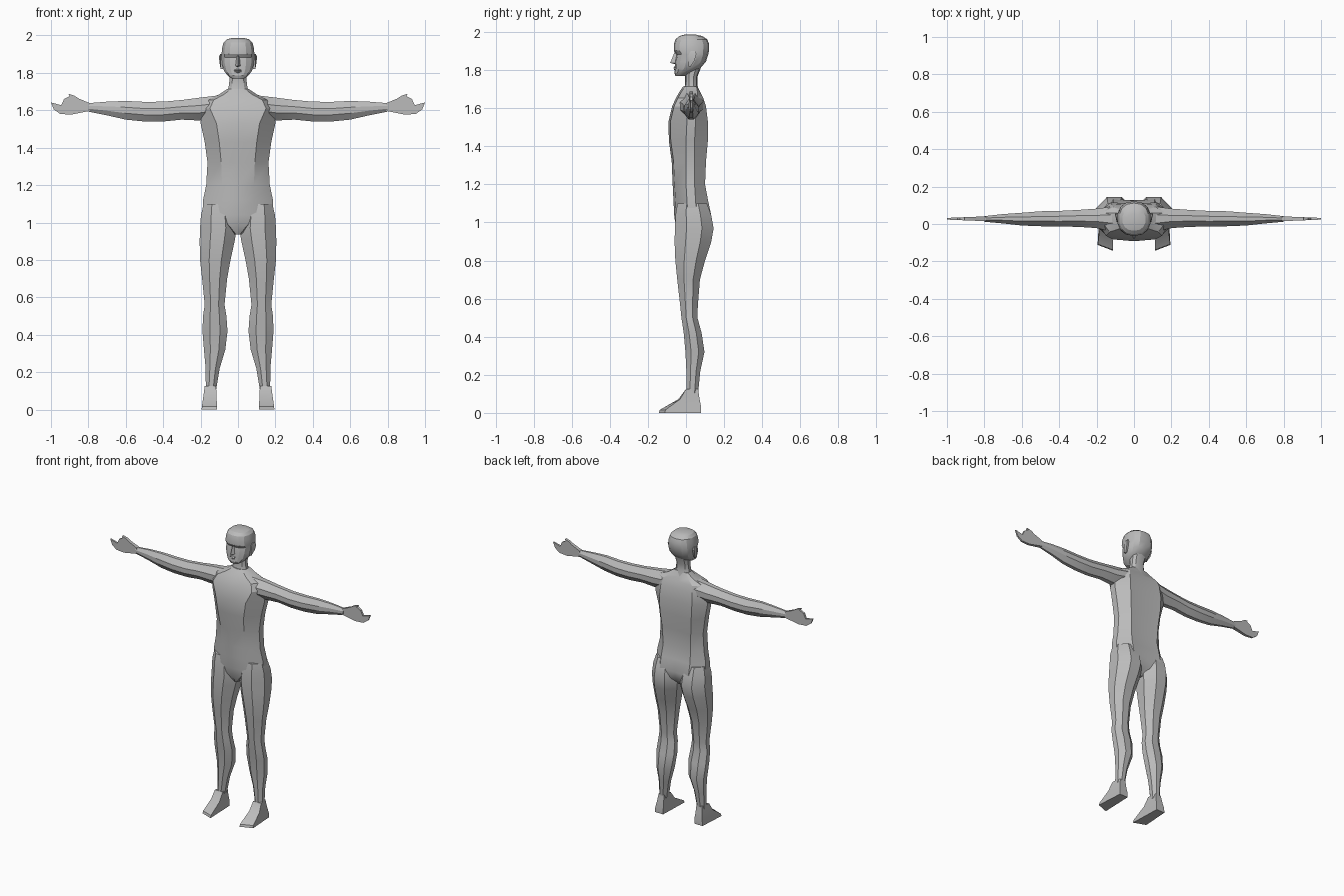
import bpy, bmesh, math
from mathutils import Vector

grey = bpy.data.materials.new("plain grey")
grey.diffuse_color = (0.5, 0.5, 0.5, 1)


def finish(name, bm, mirror=False, smooth=30):
    bmesh.ops.recalc_face_normals(bm, faces=bm.faces)
    me = bpy.data.meshes.new(name)
    bm.to_mesh(me)
    bm.free()
    ob = bpy.data.objects.new(name, me)
    bpy.context.collection.objects.link(ob)
    me.materials.append(grey)
    bpy.ops.object.select_all(action='DESELECT')
    bpy.context.view_layer.objects.active = ob
    ob.select_set(True)
    bpy.ops.object.shade_smooth_by_angle(angle=math.radians(smooth))
    if mirror:
        mod = ob.modifiers.new("mirror", 'MIRROR')
        mod.use_bisect_axis[0] = False
        mod.use_mirror_merge = False
    return ob


def loft(name, rings, mirror=False, smooth=30):
    """Skin a list of equal-length point rings and close both ends."""
    bm = bmesh.new()
    vs = [[bm.verts.new(p) for p in r] for r in rings]
    n = len(vs[0])
    for a, b in zip(vs, vs[1:]):
        for i in range(n):
            j = (i + 1) % n
            bm.faces.new((a[i], a[j], b[j], b[i]))
    bm.faces.new(vs[0])
    bm.faces.new(vs[-1])
    return finish(name, bm, mirror, smooth)


def chamfered(a0, a1, b0, b1, c=0.3):
    """Eight-sided box section."""
    da, db = (a1 - a0) * c, (b1 - b0) * c
    return [(a0 + da, b0), (a1 - da, b0), (a1, b0 + db), (a1, b1 - db),
            (a1 - da, b1), (a0 + da, b1), (a0, b1 - db), (a0, b0 + db)]


def oval(z, w, y0, y1, n=14, p=0.85):
    cy, ry = (y0 + y1) / 2, (y1 - y0) / 2
    f = lambda v: math.copysign(abs(v) ** p, v)
    return [(w * f(math.sin(t)), cy - ry * f(math.cos(t)), z)
            for t in (2 * math.pi * i / n for i in range(n))]


# torso: z, front panel half width, half width, front y, side y, back half width, back y
def torso_ring(z, fx, w, yf, ym, bx, yb):
    half = [(fx, yf + .01), (w, ym - .02), (w, ym + .025), (bx, yb)]
    pts = [(0, yf)] + half + [(0, yb - .005)] + [(-x, y) for x, y in reversed(half)]
    return [(x, y, z) for x, y in pts]


loft("torso", [torso_ring(*r) for r in (
    (0.935, .01, .02, -.035, .03, .015, .07),
    (0.98, .045, .08, -.055, .03, .06, .115),
    (1.04, .10, .19, -.062, .03, .11, .132),
    (1.12, .09, .187, -.066, .025, .11, .115),
    (1.20, .085, .17, -.07, .02, .105, .10),
    (1.32, .09, .163, -.075, .02, .11, .105),
    (1.43, .10, .178, -.09, .02, .12, .115),
    (1.53, .115, .20, -.092, .025, .125, .115),
    (1.61, .15, .195, -.073, .03, .12, .105),
    (1.655, .13, .175, -.052, .035, .11, .09),
    (1.685, .075, .10, -.035, .035, .07, .075),
    (1.715, .035, .055, -.015, .03, .035, .06))])

# neck
loft("neck", [oval(*r, n=10) for r in (
    (1.67, .07, -.02, .075), (1.72, .053, -.006, .06),
    (1.765, .047, -.004, .06), (1.83, .055, -.01, .085))])

# head with brow and eye hollow
loft("head", [oval(*r) for r in (
    (1.768, .032, -.055, -.005), (1.785, .056, -.061, .03),
    (1.81, .076, -.057, .075), (1.845, .087, -.058, .105),
    (1.882, .09, -.05, .117), (1.902, .09, -.064, .121),
    (1.935, .086, -.064, .122), (1.962, .079, -.055, .112),
    (1.979, .062, -.036, .085), (1.986, .035, -.01, .055))], smooth=25)

# nose and lips
loft("nose", [[(-w, -.045, z), (0, y, z), (w, -.045, z)] for z, w, y in (
    (1.832, .014, -.058), (1.838, .02, -.084), (1.85, .016, -.078), (1.895, .008, -.06))], smooth=20)
loft("lips", [[(-w, -.05, z), (0, y, z), (w, -.05, z)] for z, w, y in (
    (1.800, .016, -.060), (1.807, .028, -.066), (1.811, .03, -.060),
    (1.815, .028, -.066), (1.822, .012, -.060))], smooth=20)

# ears
loft("ear", [[(.08, y0, z), (.093, y0, z), (x, y1, z), (.08, y1, z)] for z, y0, y1, x in (
    (1.82, .012, .025, .088), (1.85, .012, .045, .098),
    (1.885, .015, .055, .102), (1.9, .025, .05, .096))], mirror=True)

# arms: x, y range, z range
loft("arm", [[(x, a, b) for a, b in chamfered(y0, y1, z0, z1, .34)] for x, y0, y1, z0, z1 in (
    (.10, -.045, .095, 1.56, 1.68), (.20, -.022, .082, 1.545, 1.668),
    (.30, -.015, .075, 1.55, 1.655), (.40, -.014, .07, 1.54, 1.646),
    (.50, -.012, .068, 1.54, 1.645), (.60, -.008, .06, 1.55, 1.65),
    (.70, .003, .053, 1.573, 1.646), (.80, .012, .042, 1.593, 1.638))], mirror=True)

# hands: flat mitten with thumb
palm = [(.79, 1.637), (.85, 1.662), (.875, 1.678), (.907, 1.688), (.90, 1.676),
        (.93, 1.66), (.945, 1.627), (1.0, 1.642), (.985, 1.605), (.95, 1.58),
        (.89, 1.577), (.79, 1.597)]
loft("hand", [[(x, y + s * (.013 - .04 * (x - .79)), z) for x, z in palm]
              for s, y in ((-1, .028), (1, .028))], mirror=True)

# legs: z, x range, y range
loft("leg", [[(a, b, z) for a, b in chamfered(x0, x1, y0, y1, .3)] for z, x0, x1, y0, y1 in (
    (1.10, .04, .182, -.045, .11), (1.04, .015, .198, -.055, .132),
    (0.97, .006, .203, -.058, .145), (0.90, .018, .205, -.06, .133),
    (0.80, .04, .203, -.056, .10), (0.70, .058, .192, -.046, .073),
    (0.56, .072, .178, -.03, .062), (0.50, .062, .187, -.024, .06),
    (0.42, .056, .19, -.012, .082), (0.32, .068, .182, -.003, .097),
    (0.22, .098, .173, .002, .075), (0.10, .118, .172, .002, .063))], mirror=True)

# feet
def foot_ring(toe, heel, z0, z1, x0, x1):
    return [(x0, toe, z0), (x1, toe * .78, z0), (x1 - .012, heel, z1), (x0 + .008, heel, z1)]

loft("foot", [foot_ring(-.143, .08, 0, 0, .112, .195),
              foot_ring(-.138, .08, .016, .03, .112, .193),
              foot_ring(-.04, .07, .072, .08, .115, .185),
              foot_ring(.0, .064, .125, .125, .117, .178)], mirror=True)
